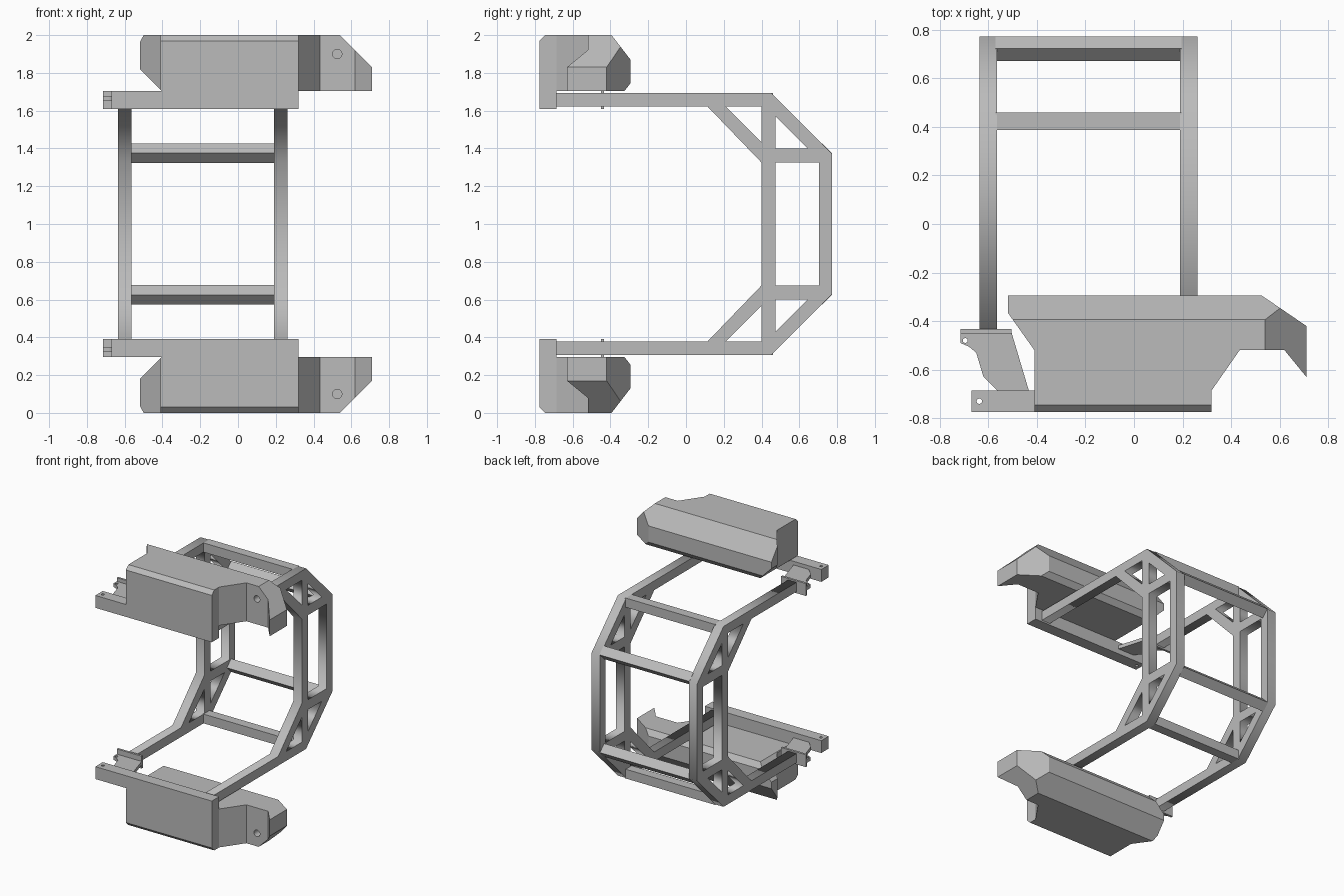
import bpy, bmesh, math
from mathutils import Vector, Matrix

cube = bpy.data.objects.get("Cube")
if cube:
    bpy.data.objects.remove(cube)

grey = bpy.data.materials.new("plain grey")
grey.use_nodes = True
grey.diffuse_color = (0.5, 0.5, 0.5, 1)
grey.node_tree.nodes["Principled BSDF"].inputs["Base Color"].default_value = (0.5, 0.5, 0.5, 1)

MID = Vector((0, 0, 1))  # everything mirrors about this height


def add_object(name, bm, mirror=True):
    """Turn a bmesh into an object whose origin lies on the mirror plane."""
    bmesh.ops.translate(bm, vec=-MID, verts=bm.verts)
    bmesh.ops.recalc_face_normals(bm, faces=bm.faces)
    mesh = bpy.data.meshes.new(name)
    bm.to_mesh(mesh)
    bm.free()
    mesh.materials.append(grey)
    obj = bpy.data.objects.new(name, mesh)
    obj.location = MID
    bpy.context.collection.objects.link(obj)
    if mirror:
        mod = obj.modifiers.new("mirror", 'MIRROR')
        mod.use_axis = (False, False, True)
        mod.use_mirror_merge = False
    return obj


def prism(outline, z0, z1):
    """Extrude a plan outline between two heights."""
    bm = bmesh.new()
    face = bm.faces.new([bm.verts.new((x, y, z0)) for x, y in outline])
    ext = bmesh.ops.extrude_face_region(bm, geom=[face])
    verts = [v for v in ext["geom"] if isinstance(v, bmesh.types.BMVert)]
    bmesh.ops.translate(bm, vec=(0, 0, z1 - z0), verts=verts)
    return bm


def box(x0, x1, y0, y1, z0, z1):
    return prism([(x0, y0), (x1, y0), (x1, y1), (x0, y1)], z0, z1)


def cut(bm, point, normal):
    """Slice away the side the normal points to and cap the cut."""
    geom = bm.verts[:] + bm.edges[:] + bm.faces[:]
    res = bmesh.ops.bisect_plane(bm, geom=geom, plane_co=point, plane_no=normal,
                                 clear_outer=True, dist=1e-5)
    edges = [e for e in res["geom_cut"] if isinstance(e, bmesh.types.BMEdge)]
    bmesh.ops.holes_fill(bm, edges=edges, sides=0)


def drill(obj, centre, radius, depth, axis):
    """Round hole made with a hidden cutter, placed before the mirror."""
    bm = bmesh.new()
    turn = Matrix.Rotation(math.pi / 2, 4, 'X') if axis == 'Y' else Matrix()
    bmesh.ops.create_cone(bm, cap_ends=True, segments=24, radius1=radius, radius2=radius,
                          depth=depth, matrix=Matrix.Translation(centre) @ turn)
    cutter = add_object(obj.name + "_hole_cutter", bm, mirror=False)
    cutter.hide_render = True
    cutter.hide_set(True)
    mod = obj.modifiers.new("hole", 'BOOLEAN')
    mod.operation = 'DIFFERENCE'
    mod.solver = 'EXACT'
    mod.object = cutter
    obj.modifiers.move(len(obj.modifiers) - 1, 0)


# Faceted pods: plan outline, then sloped cuts
pod_plan = [(-0.41, -0.775), (0.32, -0.775), (0.32, -0.685), (0.435, -0.52),
            (0.62, -0.52), (0.71, -0.63), (0.71, -0.42), (0.525, -0.294),
            (-0.52, -0.294), (-0.52, -0.365), (-0.41, -0.52)]
pod = prism(pod_plan, 1.705, 2)
cut(pod, (0.54, 0, 2), (1, 0, 1))                 # sloping left end
cut(pod, (0, -0.394, 2), (0, 0.13, 0.1))          # rear outer chamfer
cut(pod, (0, -0.294, 1.745), (0, 0.04, -0.031))   # rear inner chamfer
cut(pod, (-0.52, 0, 1.82), (-1, 0, -1))           # undercut right end
cut(pod, (0, -0.745, 2), (0, -1, 1))              # front edge chamfer
pods = add_object("pod", pod)
drill(pods, (0.525, -0.52, 1.90), 0.025, 0.16, 'Y')

# Front bars carrying the pods
bar = add_object("front_bar", box(-0.67, 0.32, -0.775, -0.685, 1.61, 1.705))
drill(bar, (-0.637, -0.73, 1.66), 0.011, 0.3, 'Z')

# Joint brackets between right arms and front bars
tab_plan = [(-0.715, -0.445), (-0.505, -0.445), (-0.432, -0.69), (-0.56, -0.69),
            (-0.62, -0.63), (-0.65, -0.53), (-0.68, -0.505), (-0.715, -0.49)]
tab = add_object("bracket_tab", prism(tab_plan, 1.65, 1.677))
drill(tab, (-0.695, -0.48, 1.66), 0.01, 0.2, 'Z')
add_object("bracket_plate", box(-0.715, -0.505, -0.45, -0.433, 1.61, 1.705))


# Side frames: one outline with cut-outs, extruded sideways
def flip(points):
    return [(y, 2 - z) for y, z in reversed(points)]


def side_frame(name, x, tip):
    half = [(0.772, 1.373), (0.452, 1.693), (tip, 1.693), (tip, 1.622),
            (0.114, 1.622), (0.40, 1.325)]
    brace_gap = [(0.21, 1.622), (0.40, 1.622), (0.40, 1.432)]
    corner_gap = [(0.474, 1.57), (0.474, 1.40), (0.644, 1.40)]
    post_gap = [(0.474, 1.325), (0.703, 1.325)]
    loops = [half + flip(half), brace_gap, flip(brace_gap),
             corner_gap, flip(corner_gap), post_gap + flip(post_gap)]
    curve = bpy.data.curves.new(name, 'CURVE')
    curve.dimensions = '2D'
    curve.fill_mode = 'BOTH'
    curve.extrude = 0.036
    for loop in loops:
        spline = curve.splines.new('POLY')
        spline.points.add(len(loop) - 1)
        for p, (y, z) in zip(spline.points, loop):
            p.co = (y, z, 0, 1)
        spline.use_cyclic_u = True
    temp = bpy.data.objects.new(name + "_outline", curve)
    bpy.context.collection.objects.link(temp)
    bpy.context.view_layer.update()
    mesh = bpy.data.meshes.new_from_object(
        temp.evaluated_get(bpy.context.evaluated_depsgraph_get()))
    bpy.data.objects.remove(temp)
    mesh.materials.clear()
    mesh.materials.append(grey)
    obj = bpy.data.objects.new(name, mesh)
    obj.rotation_euler = (math.pi / 2, 0, math.pi / 2)
    obj.location.x = x
    bpy.context.collection.objects.link(obj)


side_frame("left_side_frame", 0.226, -0.69)
side_frame("right_side_frame", -0.6, -0.44)

# Cross bars: flat ones at the arms, diagonal ones at the rear corners
add_object("arm_cross_bar", box(-0.57, 0.195, 0.387, 0.46, 1.622, 1.693))
diamond = bmesh.new()
bmesh.ops.create_cube(diamond, size=1)
bmesh.ops.transform(diamond, verts=diamond.verts,
                    matrix=Matrix.Translation((-0.187, 0.722, 1.375))
                    @ Matrix.Rotation(math.pi / 4, 4, 'X')
                    @ Matrix.Diagonal((0.765, 0.072, 0.072, 1)))
add_object("rear_cross_bar", diamond)
